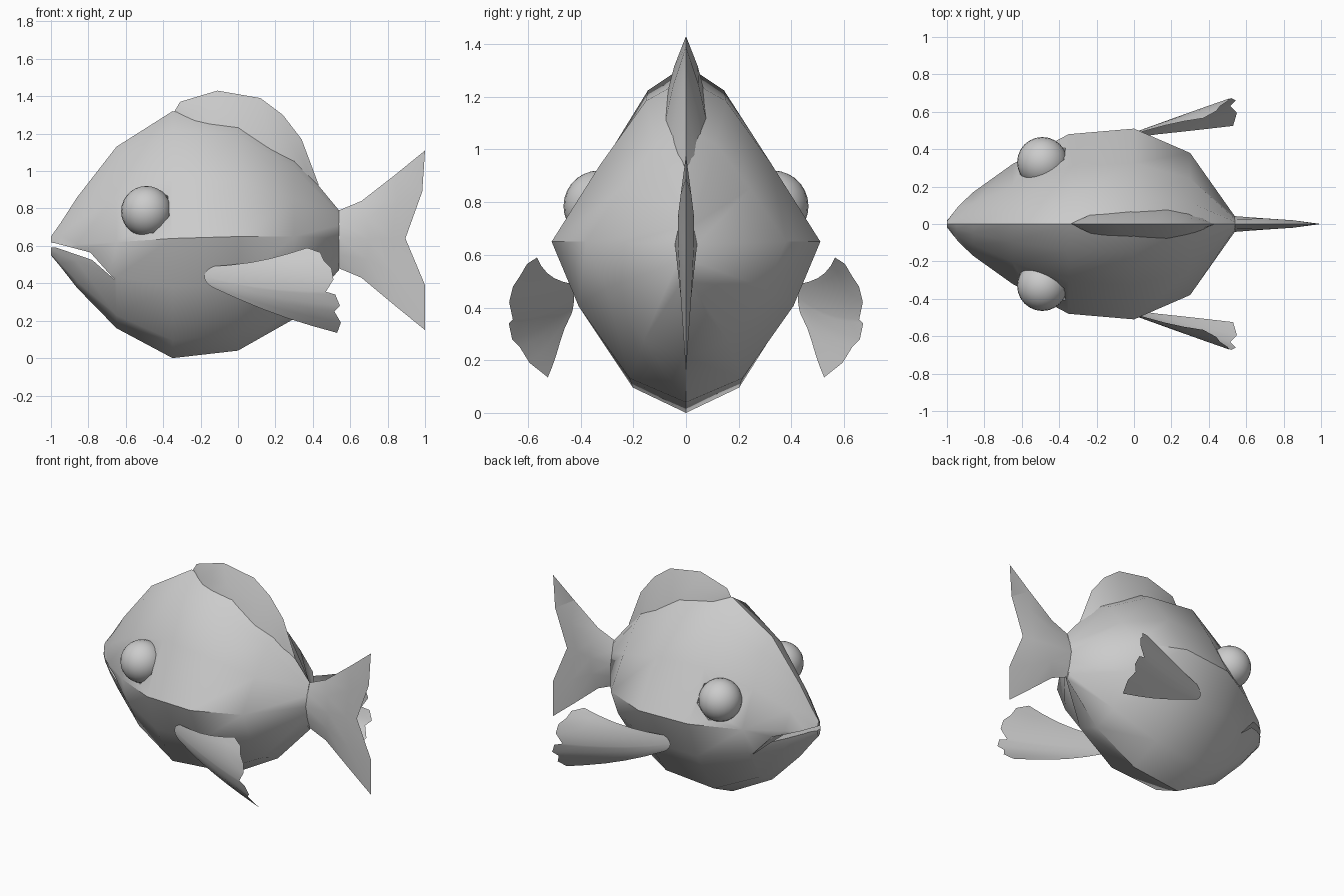
import bpy, bmesh, math
from mathutils import Vector

if "Cube" in bpy.data.objects:
    bpy.data.objects.remove(bpy.data.objects["Cube"])


def build(name, verts, faces, angle=50):
    me = bpy.data.meshes.new(name)
    me.from_pydata(verts, [], faces)
    bm = bmesh.new()
    bm.from_mesh(me)
    bmesh.ops.remove_doubles(bm, verts=bm.verts, dist=0.0005)
    bmesh.ops.recalc_face_normals(bm, faces=bm.faces)
    bm.to_mesh(me)
    bm.free()
    ob = bpy.data.objects.new(name, me)
    bpy.context.collection.objects.link(ob)
    smooth(ob, angle)
    return ob


def smooth(ob, angle):
    bpy.ops.object.select_all(action='DESELECT')
    bpy.context.view_layer.objects.active = ob
    ob.select_set(True)
    bpy.ops.object.shade_smooth_by_angle(angle=math.radians(angle))


def grid(rows, closed=False):
    """Vertices and quads joining equally long rows of points."""
    n = len(rows[0])
    verts = [p for r in rows for p in r]
    faces = []
    for i in range(len(rows) - 1):
        for j in range(n if closed else n - 1):
            k = (j + 1) % n
            faces.append((i * n + j, i * n + k, (i + 1) * n + k, (i + 1) * n + j))
    return verts, faces


def cut(target, cutter):
    m = target.modifiers.new("cut", 'BOOLEAN')
    m.operation = 'DIFFERENCE'
    m.solver = 'EXACT'
    m.object = cutter
    bpy.context.view_layer.objects.active = target
    bpy.ops.object.modifier_apply(modifier=m.name)
    bpy.data.objects.remove(cutter)


# Body: cross-sections (x, top z, bottom z, half width, widest z)
section = [(0, 1), (.3, .86), (.64, .47), (1, 0), (.8, -.4), (.42, -.85), (0, -1)]
section += [(-a, b) for a, b in section[-2:0:-1]]
stations = [(-1.0, .65, .55, .02, .60), (-.95, .72, .49, .085, .60),
            (-.86, .86, .375, .17, .61), (-.65, 1.13, .16, .32, .62),
            (-.35, 1.32, 0, .48, .64), (0, 1.27, .04, .51, .65),
            (.3, 1.08, .21, .38, .65), (.54, .79, .47, .04, .64)]
rings = [[(x, w * a, m + b * ((t - m) if b > 0 else (m - d))) for a, b in section]
         for x, t, d, w, m in stations]
v, f = grid(rings, True)
n = len(section)
f += [tuple(range(n)), tuple(range(len(v) - n, len(v)))]
body = build("body", v, f)

# Mouth slit
slit = [(-1.1, .635), (-.98, .615), (-.79, .565), (-.66, .42), (-.78, .525), (-.97, .59), (-1.1, .6)]
k = len(slit)
v, f = grid([[(x, y, z) for x, z in slit] for y in (-.6, .6)], True)
cut(body, build("mouth_cutter", v, f + [tuple(range(k)), tuple(range(k, 2 * k))]))

for s, side in ((-1, "front"), (1, "back")):
    # Eye socket and eyeball
    eye = Vector((-.49, s * .33, .785))
    axis = Vector((-.4, s, .45)).normalized()
    bpy.ops.mesh.primitive_cone_add(vertices=7, radius1=.12, radius2=.20, depth=.16,
                                    location=eye + axis * .04,
                                    rotation=axis.to_track_quat('Z', 'Y').to_euler())
    cut(body, bpy.context.object)
    bpy.ops.mesh.primitive_uv_sphere_add(segments=24, ring_count=14, radius=.135, location=eye)
    ball = bpy.context.object
    ball.name = side + "_eye"
    smooth(ball, 60)

    # Side fin: curved sheet with a scalloped trailing edge
    trail = [(.37, .59), (.44, .565), (.46, .52), (.5, .48), (.51, .42), (.47, .355),
             (.52, .34), (.545, .28), (.515, .25), (.55, .19), (.53, .135)]
    rows = []
    for i, (ex, ez) in enumerate(trail):
        u = i / (len(trail) - 1) * 2 - 1
        rx, rz = -.18 + .04 * u * u, .435 - .055 * u
        row = []
        for j in range(6):
            t = j / 5
            x, z = rx + (ex - rx) * t, rz + (ez - rz) * t - .02 * math.sin(math.pi * t)
            dz = z - (.43 - .05 * t)
            y = .425 + (x + .18) * .36 - (1.3 if dz > 0 else 2.6) * dz * dz
            row.append((x, s * y, z))
        rows.append(row)
    build(side + "_side_fin", *grid(rows), angle=60)

smooth(body, 40)

# Back fin: crest (x, z), base (x, z), base half width
fin = [(-.345, 1.31, -.33, 1.25, .005), (-.31, 1.37, -.2, 1.23, .065), (-.11, 1.43, 0, 1.20, .075),
       (.12, 1.39, .18, 1.10, .08), (.24, 1.30, .3, 1.02, .06), (.34, 1.17, .38, .9, .04),
       (.43, .93, .43, .82, .01)]
rows = []
for tx, tz, bx, bz, w in fin:
    mx, mz = (tx + bx) / 2, (tz + bz) / 2
    rows.append([(bx, -w, bz), (mx, -w * .6, mz), (tx, 0, tz), (mx, w * .6, mz), (bx, w, bz)])
build("back_fin", *grid(rows), angle=60)

# Tail fin: columns of (x, z, half thickness) from root to forked edge
columns = [[(.5, .79, 0), (.5, .72, .025), (.5, .64, .04), (.5, .55, .025), (.5, .47, 0)],
           [(.54, .79, 0), (.54, .72, .025), (.54, .64, .042), (.54, .55, .025), (.54, .48, 0)],
           [(.66, .84, 0), (.69, .75, .03), (.7, .64, .03), (.69, .53, .03), (.66, .43, 0)],
           [(.84, .98, 0), (.85, .83, .02), (.82, .64, .01), (.85, .44, .02), (.84, .28, 0)],
           [(1, 1.11, 0), (.985, .89, 0), (.895, .64, 0), (1, .39, 0), (1, .15, 0)]]
v, f = [], []
for s in (-1, 1):
    a, b = grid([[(x, s * y, z) for x, z, y in c] for c in columns])
    f += [tuple(i + len(v) for i in q) for q in b]
    v += a
build("tail_fin", v, f)
